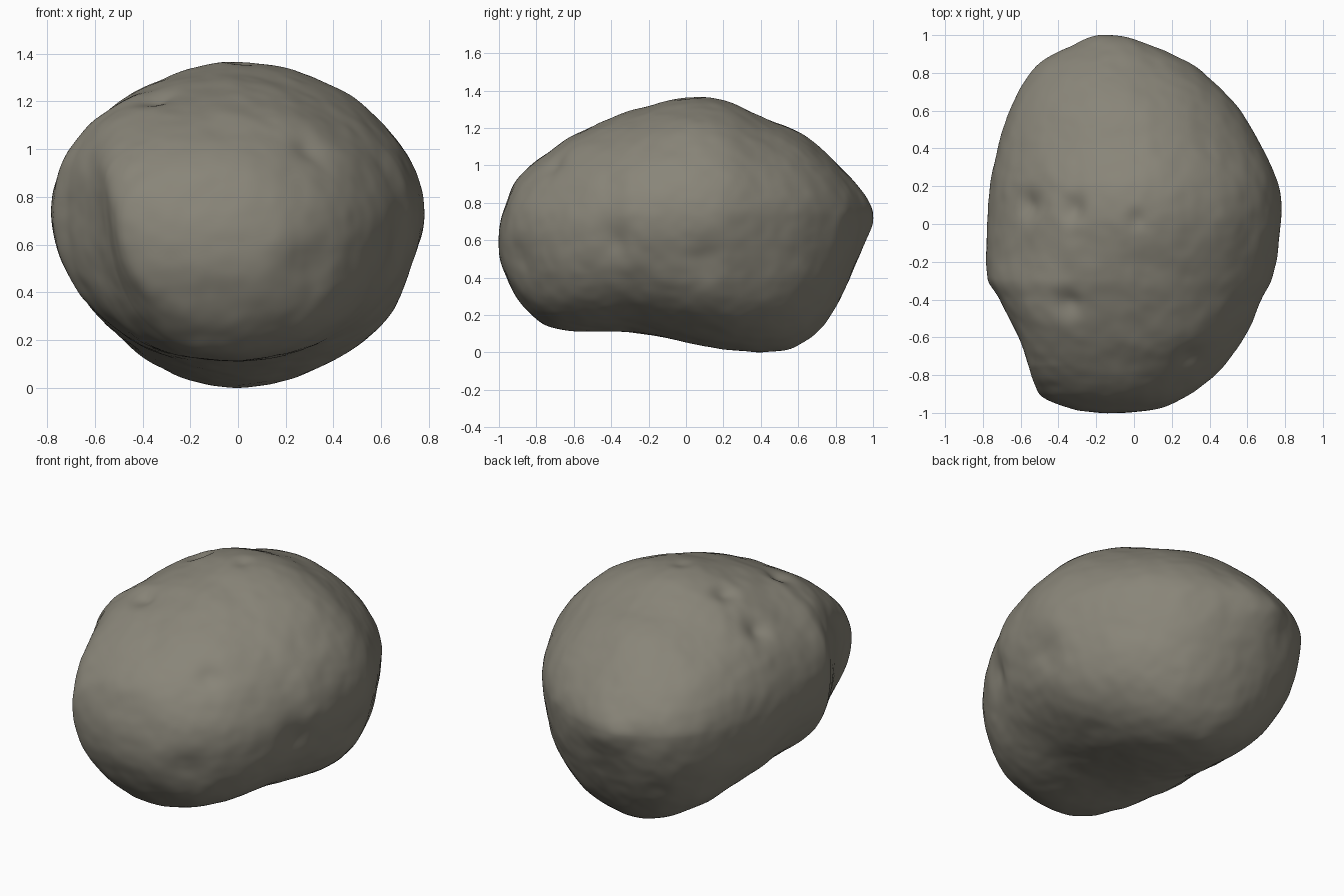
import bpy
import bmesh
from math import asin, atan2, cos, sin, exp
from mathutils import Vector, noise

old = bpy.data.objects.get("Cube")
if old:
    bpy.data.objects.remove(old, do_unlink=True)

# Lengthwise outline of the rock: y, left x, right x, bottom z, top z
OUTLINE = [
    (-1, -.13, -.13, .6, .6),
    (-.97, -.36, .15, .42, .78),
    (-.92, -.48, .27, .31, .9),
    (-.85, -.525, .38, .22, .98),
    (-.75, -.555, .48, .14, 1.06),
    (-.6, -.605, .585, .11, 1.16),
    (-.4, -.71, .68, .105, 1.25),
    (-.29, -.775, .73, .1, 1.29),
    (0, -.775, .78, .05, 1.36),
    (.2, -.76, .76, .015, 1.345),
    (.4, -.725, .68, 0, 1.26),
    (.6, -.66, .56, .035, 1.175),
    (.75, -.58, .42, .16, 1.06),
    (.87, -.48, .26, .38, .94),
    (.95, -.32, .08, .57, .84),
    (1, -.15, -.15, .73, .73),
]

# Craters: centre, radius, depth
CRATERS = [
    ((-.55, .1, 1.12), .09, .035),
    ((-.32, .08, 1.28), .08, .03),
    ((-.35, -.42, 1.2), .08, .03),
    ((.3, -.7, .98), .09, .02),
    ((.3, -.88, .5), .12, .02),
    ((.7, -.4, .6), .12, .02),
    ((.75, .1, .48), .12, .02),
    ((-.34, .72, .38), .08, .025),
    ((.02, .02, 1.37), .06, .015),
]

# Spacing the outline by latitude keeps both ends round
KNOTS = [asin(row[0]) for row in OUTLINE]


def slope(i, k):
    a, b = max(i - 1, 0), min(i + 1, len(KNOTS) - 1)
    return (OUTLINE[b][k] - OUTLINE[a][k]) / (KNOTS[b] - KNOTS[a])


def section(lat):
    """Smoothly interpolated outline values at one latitude."""
    i = 0
    while i < len(KNOTS) - 2 and lat > KNOTS[i + 1]:
        i += 1
    h = KNOTS[i + 1] - KNOTS[i]
    t = (lat - KNOTS[i]) / h
    values = []
    for k in range(1, 5):
        a, b = OUTLINE[i][k], OUTLINE[i + 1][k]
        ma, mb = slope(i, k) * h, slope(i + 1, k) * h
        values.append(a + t * (ma + t * (3 * (b - a) - 2 * ma - mb
                                         + t * (2 * (a - b) + ma + mb))))
    return values


def rock_point(d):
    """Move a unit-sphere point onto the lumpy body."""
    y = max(-1, min(1, d.y))
    left, right, bottom, top = section(asin(y))
    angle = atan2(d.z, d.x)
    c, s = cos(angle), sin(angle)
    power = 1.87
    # Boxier corner beside the broken-off facet, fullest above
    if c < 0:
        corner = 1.2 if s > 0 else .6
        power += corner * min(1, -c * 2) * exp(-((y + .6) / .28) ** 2)
    # Fuller belly on the lower left flank
    if c > 0 and s < 0:
        power += .5 * -c * s
    r = (abs(c) ** power + abs(s) ** power) ** (-1 / power)
    # The widest line runs level along the flanks, higher beside the facet
    middle = (bottom + top) / 2
    girth = .73 - .09 * c * exp(-((y + .75) / .25) ** 2)
    middle += (girth - middle) * min(1, (1 + y) / .25)
    height = top - middle if s > 0 else middle - bottom
    return Vector(((left + right) / 2 + (right - left) / 2 * c * r, y,
                   middle + height * s * r))


# Rock body
bm = bmesh.new()
bmesh.ops.create_icosphere(bm, subdivisions=7, radius=1)
for v in bm.verts:
    d = v.co.normalized()
    p = rock_point(d)
    lift = .006 * noise.noise(p * 3) + .005 * noise.noise(p * 7)
    lift += .002 * noise.noise(p * 14)
    for centre, radius, depth in CRATERS:
        q = ((p - Vector(centre)).length / radius) ** 2
        if q < 9:
            lift -= depth * (1 - .35 * q) * exp(-q)
    v.co = p + d * lift

# Stand it on the ground
lowest = min(v.co.z for v in bm.verts)
bmesh.ops.translate(bm, verts=bm.verts, vec=(0, 0, -lowest))

mesh = bpy.data.meshes.new("rock_body")
bm.to_mesh(mesh)
bm.free()
rock = bpy.data.objects.new("rock_body", mesh)
bpy.context.collection.objects.link(rock)
mesh.shade_smooth()

# Grey-brown stone
stone = bpy.data.materials.new("grey_brown_stone")
stone.use_nodes = True
color = (.25, .235, .19, 1)
stone.diffuse_color = color
bsdf = stone.node_tree.nodes["Principled BSDF"]
bsdf.inputs["Base Color"].default_value = color
bsdf.inputs["Roughness"].default_value = .9
mesh.materials.append(stone)
